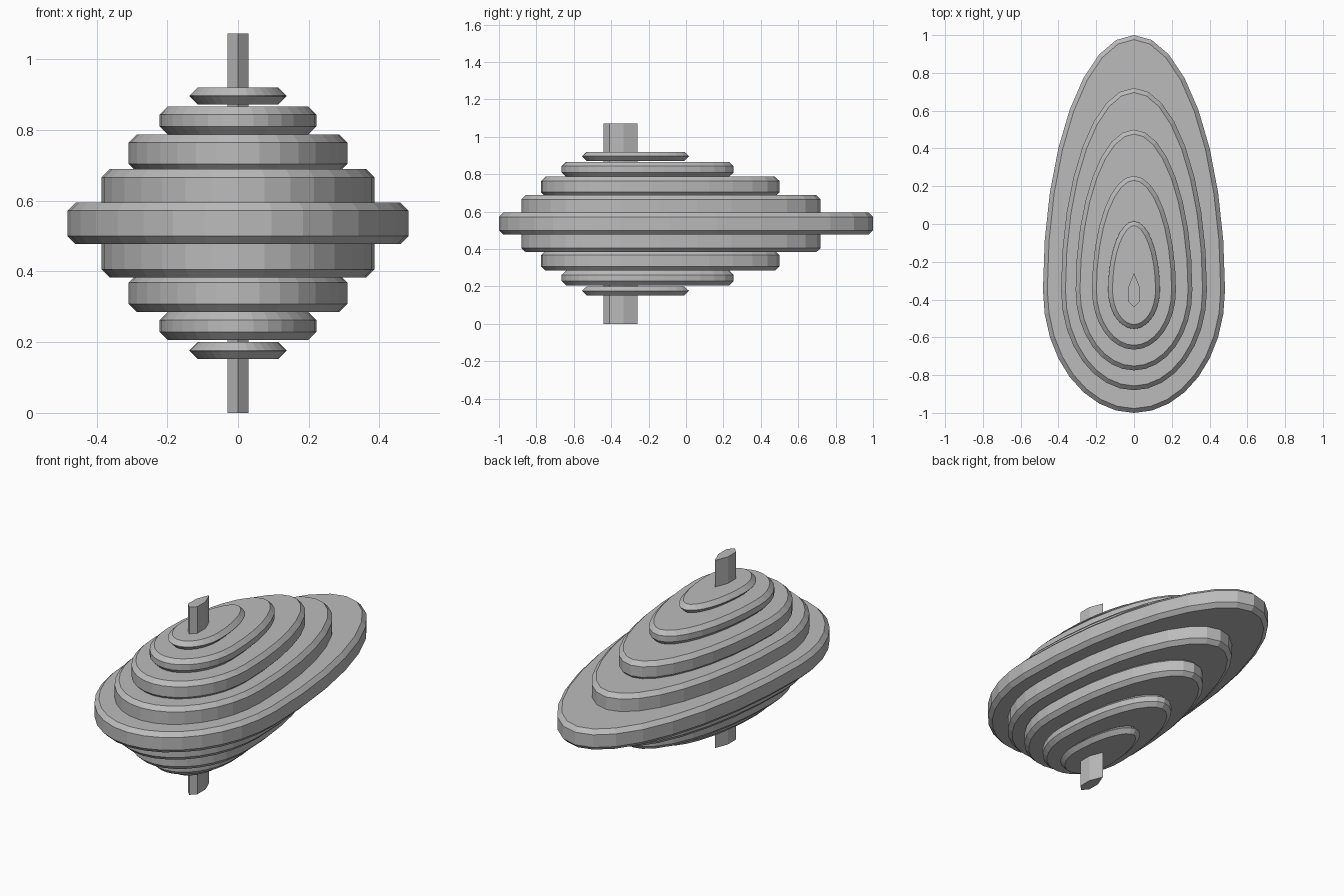
import bpy
import bmesh
from math import sin, cos, pi

cube = bpy.data.objects.get("Cube")
if cube:
    bpy.data.objects.remove(cube, do_unlink=True)

grey = bpy.data.materials.new("plain_grey")
grey.diffuse_color = (0.5, 0.5, 0.5, 1)
grey.use_nodes = True
grey.node_tree.nodes["Principled BSDF"].inputs["Base Color"].default_value = (0.5, 0.5, 0.5, 1)

CENTRE_Y = -0.35   # shared axis of all the egg outlines
MIDDLE_Z = 0.536   # mirror plane of the stack
CHAMFER = 0.023


def egg(half_width, front, back, sides=32):
    """Egg outline made of two half ellipses meeting at the widest point."""
    points = []
    for i in range(sides):
        a = 2 * pi * i / sides
        reach = back if sin(a) > 0 else front
        points.append((half_width * cos(a), CENTRE_Y + reach * sin(a)))
    return points


def prism(name, outline, bottom, top, chamfer=0):
    """Extrude an outline and chamfer its upper and lower rims."""
    bm = bmesh.new()
    base = bm.faces.new([bm.verts.new((x, y, bottom)) for x, y in outline])
    extruded = bmesh.ops.extrude_face_region(bm, geom=[base], use_keep_orig=True)
    raised = [v for v in extruded["geom"] if isinstance(v, bmesh.types.BMVert)]
    bmesh.ops.translate(bm, verts=raised, vec=(0, 0, top - bottom))
    bmesh.ops.recalc_face_normals(bm, faces=bm.faces[:])
    if chamfer:
        rims = [e for e in bm.edges if abs(e.verts[0].co.z - e.verts[1].co.z) < 1e-5]
        bmesh.ops.bevel(bm, geom=rims, offset=chamfer, offset_type='OFFSET',
                        segments=1, profile=0.5, affect='EDGES', clamp_overlap=False)
    mesh = bpy.data.meshes.new(name)
    bm.to_mesh(mesh)
    bm.free()
    mesh.materials.append(grey)
    obj = bpy.data.objects.new(name, mesh)
    bpy.context.collection.objects.link(obj)
    return obj


# Broad central discs
prism("middle_disc", egg(0.482, 0.65, 1.35), 0.477, 0.595, CHAMFER)
prism("core_disc", egg(0.386, 0.53, 1.07), 0.383, 0.689, CHAMFER)

# Stepped discs, repeated above and below the middle
tiers = [
    ("large_tier", 0.309, 0.425, 0.85, 0.681, 0.787),
    ("medium_tier", 0.222, 0.315, 0.605, 0.787, 0.866),
    ("small_tier", 0.137, 0.205, 0.365, 0.872, 0.92),
]
for name, width, front, back, low, high in tiers:
    outline = egg(width, front, back)
    prism("upper_" + name, outline, low, high, CHAMFER)
    prism("lower_" + name, outline, 2 * MIDDLE_Z - high, 2 * MIDDLE_Z - low, CHAMFER)

# Slim six-sided spindle through the whole stack
spindle = [(0, -0.26), (-0.03, -0.335), (-0.03, -0.41),
           (0, -0.44), (0.03, -0.41), (0.03, -0.335)]
prism("spindle", spindle, 0, 2 * MIDDLE_Z)
